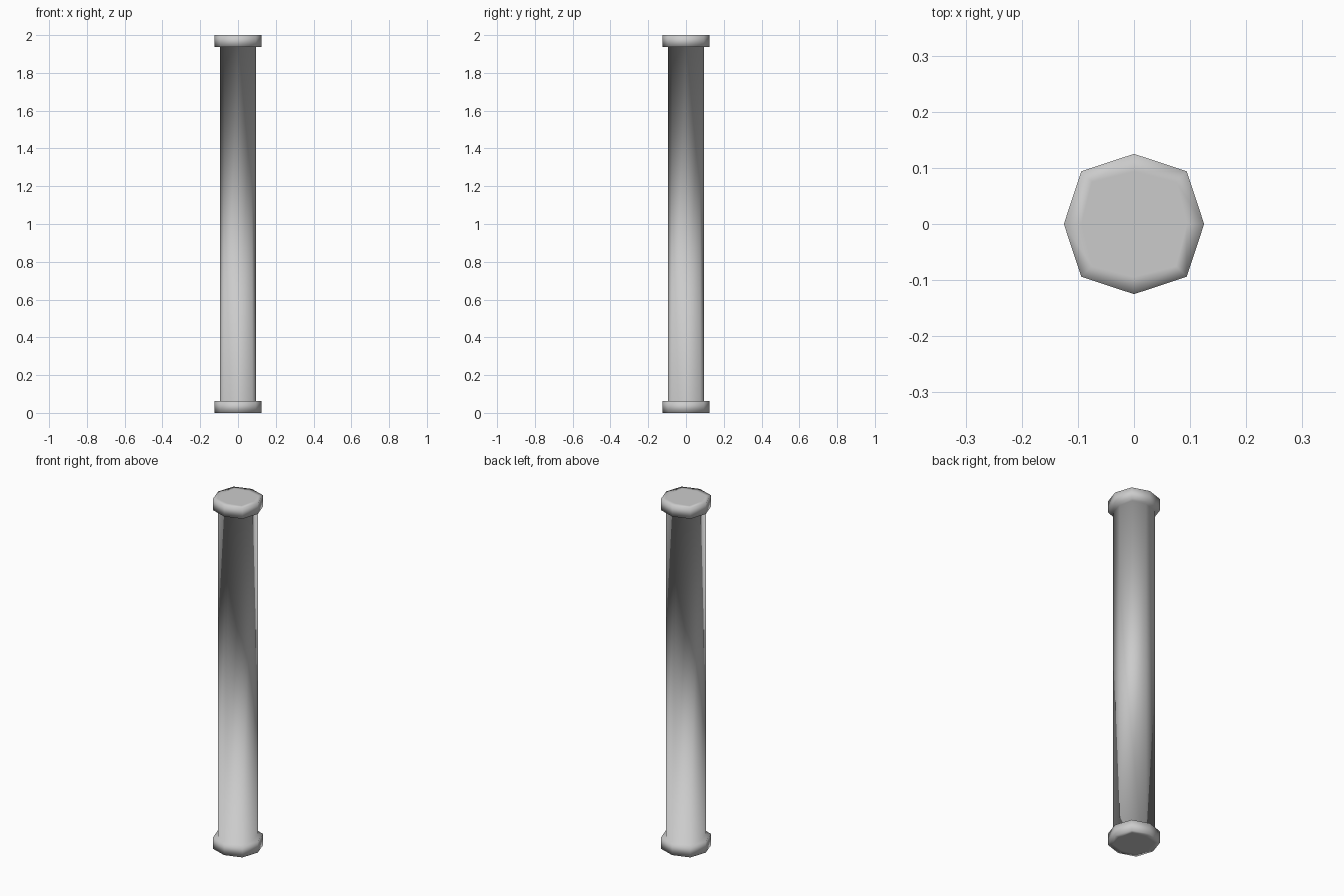
import bpy, bmesh

if "Cube" in bpy.data.objects:
    bpy.data.objects.remove(bpy.data.objects["Cube"])

# Eight-sided section: a = reach along the axes, d = corner coordinate
INNER = (0.094, 0.075)   # shaft, and flat centre of each end
OUTER = (0.125, 0.094)   # collars


def section(size, z):
    a, d = size
    return [(a, 0, z), (d, d, z), (0, a, z), (-d, d, z),
            (-a, 0, z), (-d, -d, z), (0, -a, z), (d, -d, z)]


# Foot collar, shaft and head collar as one continuous skin
profile = [(INNER, 0), (OUTER, 0), (OUTER, 0.0625), (INNER, 0.0625),
           (INNER, 1.9375), (OUTER, 1.9375), (OUTER, 2), (INNER, 2)]
bm = bmesh.new()
rings = [[bm.verts.new(p) for p in section(s, z)] for s, z in profile]
for low, high in zip(rings, rings[1:]):
    for i in range(8):
        j = (i + 1) % 8
        bm.faces.new((low[i], low[j], high[j], high[i]))

# Flat ends
bm.faces.new(rings[0][::-1])
bm.faces.new(rings[-1])
bmesh.ops.recalc_face_normals(bm, faces=bm.faces)

# Soft shading runs across the whole post
for f in bm.faces:
    f.smooth = True
mesh = bpy.data.meshes.new("collared_post")
bm.to_mesh(mesh)
bm.free()
bpy.context.collection.objects.link(bpy.data.objects.new("collared_post", mesh))
